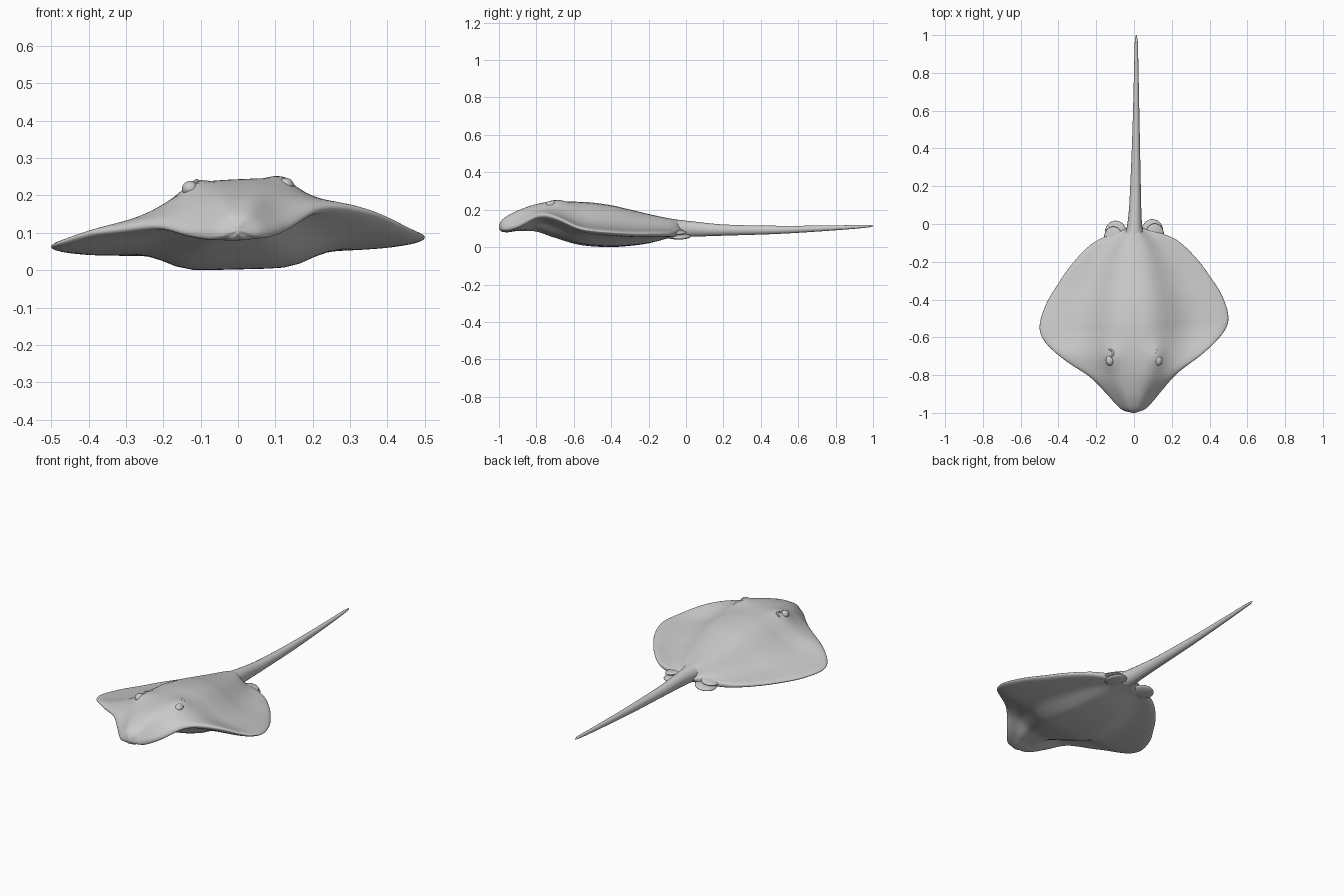
import bpy, bmesh, math
from mathutils import Vector, Matrix

if "Cube" in bpy.data.objects:
    bpy.data.objects.remove(bpy.data.objects["Cube"])

skin = bpy.data.materials.new("grey skin")
skin.use_nodes = True
GREY = (0.6, 0.6, 0.6, 1)
skin.diffuse_color = GREY
skin.node_tree.nodes["Principled BSDF"].inputs["Base Color"].default_value = GREY


def finish(name, bm):
    bmesh.ops.recalc_face_normals(bm, faces=bm.faces)
    mesh = bpy.data.meshes.new(name)
    bm.to_mesh(mesh)
    bm.free()
    mesh.materials.append(skin)
    for poly in mesh.polygons:
        poly.use_smooth = True
    obj = bpy.data.objects.new(name, mesh)
    bpy.context.scene.collection.objects.link(obj)
    return obj


def sample(rows, y):
    """Smoothly interpolate a table of stations sorted by y."""
    last = len(rows) - 1
    i = max(j for j in range(last) if rows[j][0] <= y or j == 0)
    a, b = rows[i], rows[i + 1]
    before, after = rows[max(i - 1, 0)], rows[min(i + 2, last)]
    span = b[0] - a[0]
    t = (y - a[0]) / span
    out = []
    for k in range(1, len(a)):
        m = (b[k] - before[k]) / (b[0] - before[0]) * span
        n = (after[k] - a[k]) / (after[0] - a[0]) * span
        d = b[k] - a[k]
        out.append(a[k] + t * (m + t * (3 * d - 2 * m - n + t * (m + n - 2 * d))))
    return out


def loft(name, rings):
    bm = bmesh.new()
    loops = [[bm.verts.new(p) for p in ring] for ring in rings]
    for a, b in zip(loops, loops[1:]):
        for i in range(len(a)):
            j = (i + 1) % len(a)
            bm.faces.new((a[i], a[j], b[j], b[i]))
    bm.faces.new(loops[0])
    bm.faces.new(loops[-1])
    return finish(name, bm)


# Disc stations: y, half width, top, belly, rim height
DISC = [
    (-1, .006, .118, .095, .105),
    (-.985, .055, .144, .083, .1),
    (-.95, .095, .17, .08, .1),
    (-.9, .138, .195, .088, .11),
    (-.8, .232, .227, .088, .143),
    (-.7, .37, .242, .055, .126),
    (-.6, .472, .242, .022, .089),
    (-.52, .5, .239, .008, .075),
    (-.4, .465, .223, .002, .066),
    (-.3, .404, .2, .008, .062),
    (-.2, .332, .176, .021, .063),
    (-.1, .232, .155, .046, .066),
    (-.06, .155, .148, .053, .07),
    (-.03, .06, .14, .058, .08),
    (0, .02, .12, .07, .09),
]
ROWS, HALF = 90, 36


def dome(u, power, spread):
    edge = 1 / (1 + (1 / spread) ** power)
    return (1 / (1 + (u / spread) ** power) - edge) / (1 - edge)


def disc_ring(y):
    w, top, belly, rim = sample(DISC, y)
    twist = .024 + .08 * math.exp(-((y + .8) / .12) ** 2)
    # the back broadens towards the head
    spread = .42 + .38 * max(0, (-.55 - y) / .4) ** 1.2
    ring = []
    for i in range(2 * HALF):
        a = math.pi * i / HALF
        u = math.cos(a)
        au = abs(u)
        x = w * u
        # thin rounded rim, swelling into the back and the belly
        lip = .016 * math.sqrt(max(0, 1 - au ** 12)) * min(1, w / .08)
        if i <= HALF:
            z = rim + lip + (top - rim - lip) * dome(au, 3.6, spread)
            # brow swellings over the eyes
            brow = ((abs(x) - .118) / .032) ** 2 + ((y + .7) / .06) ** 2
            z += .018 * math.exp(-brow)
        else:
            z = rim - lip - (rim - lip - belly) * dome(au, 7, .41)
        ring.append((x, y + .05 * x, z + twist * x))
    return ring


loft("body_disc", [disc_ring(-.5 - .5 * math.cos(math.pi * r / ROWS)) for r in range(ROWS + 1)])

# Tail stations: y, half width, top, bottom, sideways drift
TAIL = [
    (-.18, .05, .163, .07, 0),
    (-.12, .062, .157, .058, 0),
    (-.04, .045, .146, .054, .002),
    (.04, .035, .137, .056, .005),
    (.2, .028, .121, .061, .008),
    (.5, .019, .114, .071, .011),
    (.8, .012, .116, .09, .012),
    (.985, .007, .119, .106, .012),
    (1, .002, .115, .111, .012),
]


def tail_ring(y):
    w, top, bottom, drift = sample(TAIL, y)
    mid, h = (top + bottom) / 2, (top - bottom) / 2
    angles = [math.tau * i / 20 for i in range(20)]
    return [(drift + w * math.cos(a), y, mid + h * math.sin(a)) for a in angles]


loft("tail", [tail_ring(-.18 + 1.18 * r / 50) for r in range(51)])


def blob(name, centre, size, tilt=0):
    bm = bmesh.new()
    matrix = (Matrix.Translation(centre) @ Matrix.Rotation(tilt, 4, "Y")
              @ Matrix.Diagonal((*size, 1)))
    bmesh.ops.create_uvsphere(bm, u_segments=24, v_segments=12, radius=1, matrix=matrix)
    return finish(name, bm)


def fold(name, centre, radius, side):
    """Curled skin fold around the breathing hole behind an eye."""
    rings = []
    for i in range(15):
        a = math.radians(70 + 200 * i / 14)
        out = Vector((side * math.cos(a), math.sin(a), 0))
        thick = .002 + .004 * math.sin(math.pi * i / 14)
        hub = Vector(centre) + out * radius + Vector((0, 0, -side * out.x * .009))
        rings.append([hub + out * thick * math.cos(b) + Vector((0, 0, thick * math.sin(b)))
                      for b in (math.tau * k / 8 for k in range(8))])
    return loft(name, rings)


for side, word in ((1, "left"), (-1, "right")):
    lift = .008 * side
    # Pelvic fin lobes beside the tail root
    blob(word + "_pelvic_fin", (side * .097, -.04 + lift / 2, .057), (.058, .062, .014), side * .15)
    blob(word + "_outer_pelvic_lobe", (side * .11, -.065 + lift, .078), (.05, .06, .011), side * .2)
    # Eyes and the folds behind them
    blob(word + "_eye", (side * .128, -.722, .222 + lift / 2), (.022, .028, .021), side * .4)
    fold(word + "_spiracle_fold", (side * .13, -.685, .233 + lift / 2), .02, side)
